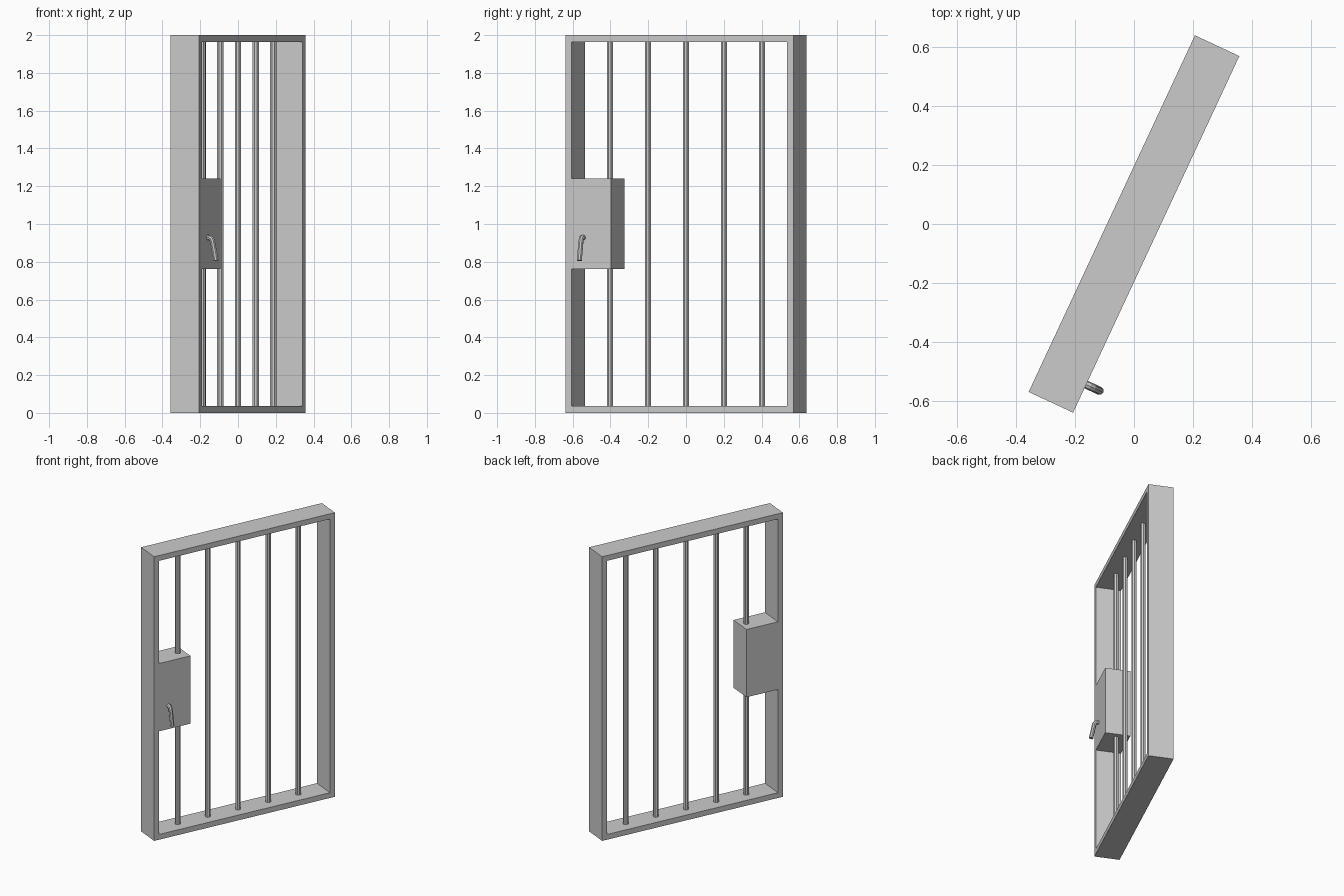
import bpy, bmesh
from math import radians
from mathutils import Matrix, Vector

if "Cube" in bpy.data.objects:
    bpy.data.objects.remove(bpy.data.objects["Cube"])

ANGLE = radians(65)          # the door stands ajar
L, H, D, T = 1.332, 2.0, 0.166, 0.037   # length, height, depth, frame thickness
BARS = 5


def add_mesh(name, bm):
    bmesh.ops.recalc_face_normals(bm, faces=bm.faces)
    me = bpy.data.meshes.new(name)
    bm.to_mesh(me)
    bm.free()
    ob = bpy.data.objects.new(name, me)
    ob.rotation_euler.z = ANGLE
    bpy.context.collection.objects.link(ob)
    return ob


# Door frame: mitred rectangular ring, extruded through its depth
bm = bmesh.new()


def rect(x, z0, z1):
    return [bm.verts.new((px, -D / 2, pz))
            for px, pz in ((-x, z0), (x, z0), (x, z1), (-x, z1))]


outer = rect(L / 2, 0, H)
inner = rect(L / 2 - T, T, H - T)
ring = []
for i in range(4):
    j = (i + 1) % 4
    ring.append(bm.faces.new((outer[i], outer[j], inner[j], inner[i])))
ext = bmesh.ops.extrude_face_region(bm, geom=ring, use_keep_orig=True)
bmesh.ops.translate(bm, vec=(0, D, 0),
                    verts=[g for g in ext['geom'] if isinstance(g, bmesh.types.BMVert)])
add_mesh("door_frame", bm)

# Evenly spaced vertical bars
for i in range(BARS):
    bm = bmesh.new()
    x = (i - (BARS - 1) / 2) * L / (BARS + 1)
    bmesh.ops.create_cone(bm, cap_ends=True, segments=8, radius1=0.018, radius2=0.018,
                          depth=H - 2 * T, matrix=Matrix.Translation((x, 0, H / 2)))
    add_mesh(f"bar_{i + 1}", bm)

# Lock box, flush with both faces of the frame
x0, x1, z0, z1 = -L / 2 + T, -0.398, 0.763, 1.24
bm = bmesh.new()
bmesh.ops.create_cube(bm, size=1, matrix=Matrix.Translation(((x0 + x1) / 2, 0, (z0 + z1) / 2))
                      @ Matrix.Diagonal((x1 - x0, D, z1 - z0, 1)))
add_mesh("lock_box", bm)

# Bent lever handle swept along a short path
cu = bpy.data.curves.new("handle", 'CURVE')
cu.dimensions = '3D'
cu.bevel_depth = 0.014
cu.bevel_resolution = 2
cu.use_fill_caps = True
path = [(0.075, 0.928), (0.096, 0.928), (0.107, 0.922), (0.113, 0.908), (0.133, 0.806)]
sp = cu.splines.new('POLY')
sp.points.add(len(path) - 1)
for p, (out, z) in zip(sp.points, path):
    p.co = (-0.561, -out, z, 1)
sp.use_smooth = False
handle = bpy.data.objects.new("handle", cu)
handle.rotation_euler.z = ANGLE
bpy.context.collection.objects.link(handle)
